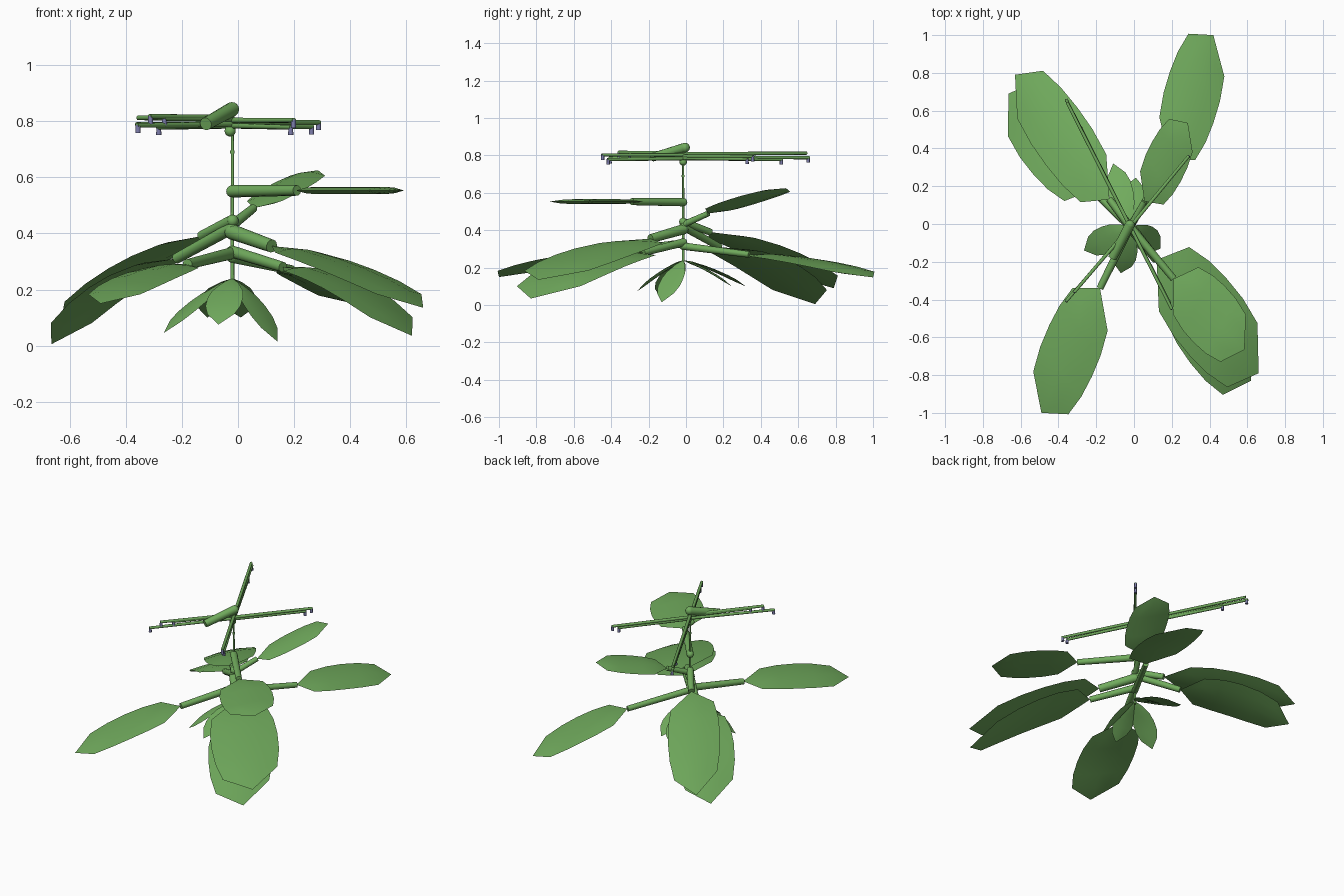
import bpy, bmesh
from mathutils import Vector

if "Cube" in bpy.data.objects:
    bpy.data.objects.remove(bpy.data.objects["Cube"])


def material(name, color):
    m = bpy.data.materials.new(name)
    m.diffuse_color = (*color, 1)
    m.use_nodes = True
    m.node_tree.nodes["Principled BSDF"].inputs["Base Color"].default_value = m.diffuse_color
    return m


GREEN = material("leaf green", (0.165, 0.41, 0.11))
PURPLE = material("dusty purple", (0.2, 0.2, 0.4))

# station along the leaf, relative half width
BROAD = [(0.17, 1.0), (0.34, 1.17), (0.5, 1.21), (0.67, 1.17), (0.84, 1.0)]
FOOT_SHAPE = [(0.14, 0.5), (0.34, 0.95), (0.5, 1.1), (0.67, 1.1), (0.82, 0.85)]


def finish(name, bm, mat, angle=0.6):
    bmesh.ops.recalc_face_normals(bm, faces=bm.faces)
    me = bpy.data.meshes.new(name)
    bm.to_mesh(me)
    bm.free()
    me.materials.append(mat)
    ob = bpy.data.objects.new(name, me)
    bpy.context.collection.objects.link(ob)
    bpy.context.view_layer.objects.active = ob
    ob.select_set(True)
    bpy.ops.object.shade_smooth_by_angle(angle=angle)
    ob.select_set(False)
    return ob


def leaf(name, base, tip, side, arch=0.04, thick=0.013, profile=BROAD):
    """Lens-shaped blade from base to tip, bowed lengthwise."""
    base, tip, side = Vector(base), Vector(tip), Vector((*side, 0))
    bm = bmesh.new()
    # closed ring per station: across the top, back along the underside
    ring = [(s, 1) for s in (-1, -0.5, 0, 0.5)] + [(s, -1) for s in (1, 0.5, 0, -0.5)]
    rows = []
    for t, w in profile:
        mid = base.lerp(tip, t)
        mid.z += arch * 4 * t * (1 - t)
        rows.append([bm.verts.new(mid + side * (w * s)
                                  + Vector((0, 0, up * thick * (1 - s * s)))) for s, up in ring])
    b, e = bm.verts.new(base), bm.verts.new(tip)
    n = len(ring)
    for i in range(n):
        j = (i + 1) % n
        bm.faces.new((b, rows[0][j], rows[0][i]))
        bm.faces.new((e, rows[-1][i], rows[-1][j]))
        for r0, r1 in zip(rows, rows[1:]):
            bm.faces.new((r0[i], r0[j], r1[j], r1[i]))
    return finish(name, bm, GREEN, 0.5)


def rod(name, a, b, r0, r1=None, mat=GREEN, sides=12):
    a, b = Vector(a), Vector(b)
    d = b - a
    bm = bmesh.new()
    bmesh.ops.create_cone(bm, cap_ends=True, segments=sides, radius1=r0,
                          radius2=r0 if r1 is None else r1, depth=d.length)
    bm.transform(d.to_track_quat('Z', 'Y').to_matrix().to_4x4())
    bmesh.ops.translate(bm, vec=(a + b) / 2, verts=bm.verts)
    return finish(name, bm, mat, 0.9)


def ball(name, c, r):
    bm = bmesh.new()
    bmesh.ops.create_uvsphere(bm, u_segments=12, v_segments=8, radius=r)
    bmesh.ops.translate(bm, vec=c, verts=bm.verts)
    return finish(name, bm, GREEN, 0.9)


# Main stem with joints
SX, SY = -0.02, -0.015
rod("stem", (SX, SY, 0.22), (SX, SY, 0.82), 0.007, 0.005)
rod("stem_joint", (SX, SY, 0.685), (SX, SY, 0.695), 0.008)
ball("stem_top", (SX - 0.008, SY, 0.765), 0.02)

# Large leaves: start height on stem, stalk end, tip, half-width vector, stalk radius, arch
LEAVES = [
    ("back_right_leaf", 0.315, (0.19, 0.34, 0.27), (0.42, 1.0, 0.148), (0.095, -0.113), 0.02, 0.02),
    ("front_left_leaf", 0.33, (-0.18, -0.34, 0.29), (-0.49, -1.0, 0.15), (0.093, -0.113), 0.022, 0.02),
    ("front_right_upper_leaf", 0.405, (0.12, -0.19, 0.355), (0.66, -0.79, 0.135), (0.08, 0.17), 0.028, 0.025),
    ("front_right_lower_leaf", 0.335, (0.16, -0.23, 0.28), (0.62, -0.83, 0.035), (0.076, 0.17), 0.022, 0.05),
    ("back_left_upper_leaf", 0.445, (-0.13, 0.13, 0.39), (-0.63, 0.79, 0.09), (0.068, 0.127), 0.022, 0.035),
    ("back_left_lower_leaf", 0.42, (-0.22, 0.18, 0.31), (-0.665, 0.69, 0.005), (0.073, 0.145), 0.022, 0.05),
    ("small_front_leaf", 0.55, (0.21, -0.29, 0.553), (0.585, -0.665, 0.553), (0.067, 0.125), 0.022, 0.0),
    ("small_back_leaf", 0.43, (0.055, 0.12, 0.49), (0.285, 0.535, 0.625), (0.062, -0.088), 0.018, 0.004),
]
for name, z, end, tip, side, r, arch in LEAVES:
    leaf(name, end, tip, side, arch)
    rod(name + "_stalk", (SX, SY, z), end, r, r * 0.85)
    ball(name + "_joint", (SX, SY, z), r)

# Drooping leaves at the foot of the stem
FOOT = [(-0.265, -0.14, 0.045), (-0.07, -0.26, 0.075), (0.14, -0.13, 0.015),
        (-0.11, 0.32, 0.10), (0.01, 0.245, 0.10)]
for i, tip in enumerate(FOOT):
    d = Vector((tip[0] - SX, tip[1] - SY, 0)).normalized()
    leaf(f"foot_leaf_{i + 1}", (SX, SY, 0.24), tip, (-d.y * 0.058, d.x * 0.065),
         0.014, 0.006, FOOT_SHAPE)

# Crown: one thick bud and the thin flower spikes
rod("crown_bud", (-0.022, -0.005, 0.842), (-0.115, -0.18, 0.79), 0.026, 0.023)
ball("crown_bud_end", (-0.022, -0.005, 0.842), 0.026)

# spike end, and whether a floret hangs from it
SPIKES = [(-0.36, 0.66, 0.788, 1), (-0.355, 0.645, 0.812, 0), (-0.285, 0.515, 0.778, 1),
          (-0.36, -0.41, 0.785, 1), (-0.315, -0.36, 0.817, 1), (-0.265, -0.30, 0.81, 1),
          (0.29, 0.36, 0.795, 1), (0.265, 0.33, 0.78, 1), (0.2, -0.45, 0.803, 1),
          (0.19, -0.42, 0.778, 1)]
for i, (x, y, z, floret) in enumerate(SPIKES):
    end = Vector((x, y, z))
    rod(f"spike_{i + 1}", (SX, SY, z + (0.8 - z) * 0.25), end, 0.01, 0.0085, sides=10)
    if floret:
        p = end.lerp(Vector((SX, SY, z)), 0.01)
        rod(f"floret_{i + 1}", p + Vector((0, 0, 0.002)), p - Vector((0, 0, 0.027)),
            0.008, 0.0095, PURPLE, 8)
